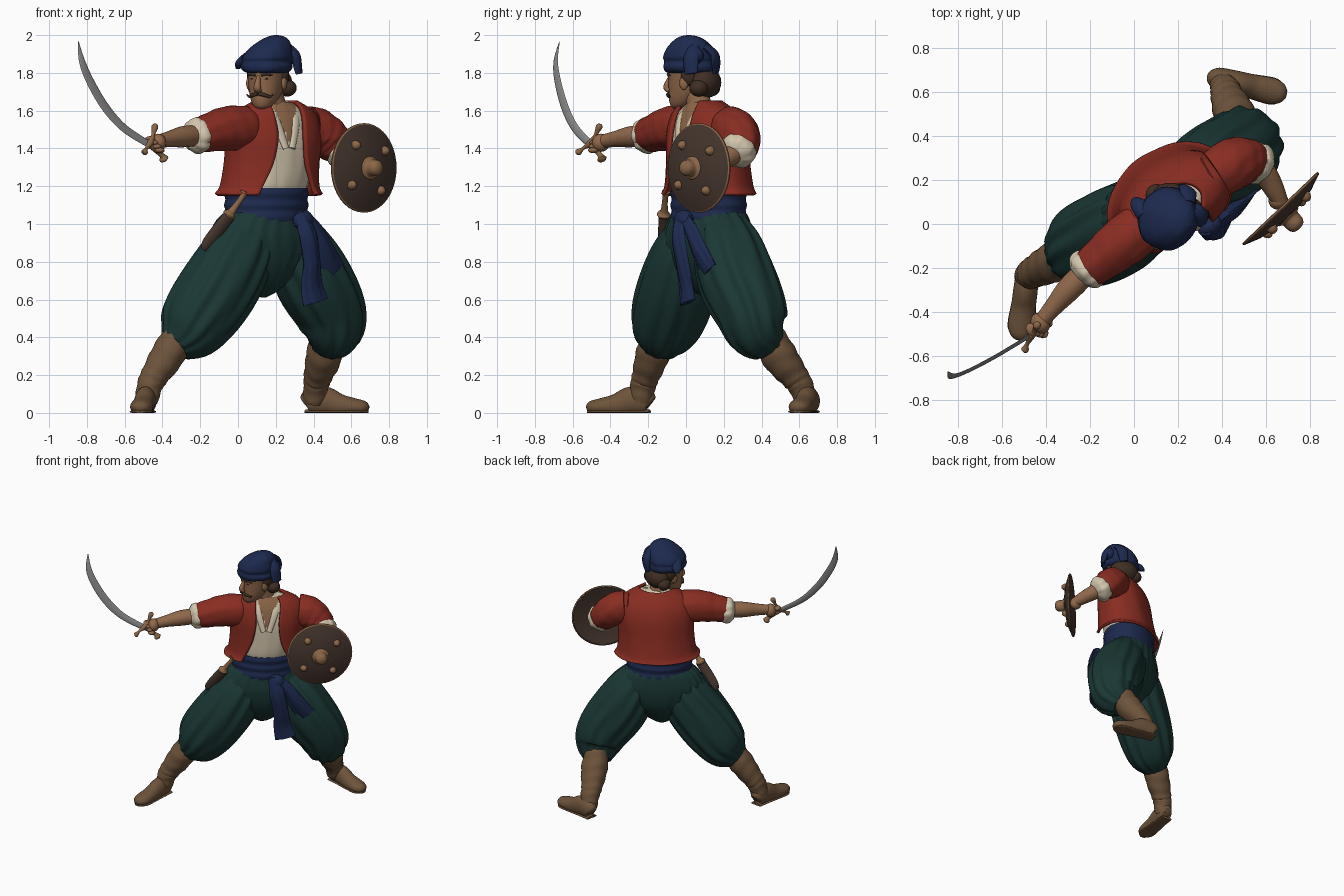
import bpy, bmesh, math
from mathutils import Vector, Matrix

def mat(name, *c):
    m = bpy.data.materials.new(name)
    m.diffuse_color = (*c, 1)
    return m

RED = mat("red cloth", .25, .026, .016)
GREEN = mat("dark green cloth", .0105, .039, .035)
NAVY = mat("navy cloth", .0125, .023, .078)
SKIN = mat("skin", .28, .14, .07)
CREAM = mat("cream linen", .66, .57, .42)
BOOT = mat("brown leather", .155, .088, .044)
HAIR = mat("dark hair", .05, .028, .018)
WOOD = mat("dark shield wood", .062, .038, .028)
STEEL = mat("steel", .25, .25, .25)
BRASS = mat("bronze", .26, .135, .065)

Z = Vector((0, 0, 1))
U, F = Vector((.84, .54, 0)), Vector((.54, -.84, 0))        # body left / forward
HU, HF = Vector((.93, -.37, 0)), Vector((-.37, -.93, 0))    # head left / forward

def B(s, d, z):
    return Vector((.18, .11, z)) + U * s + F * d

def H(s, d, z):
    return Vector((.152, .025, z)) + HU * s + HF * d

def finish(name, bm, *mats, angle=50):
    bmesh.ops.recalc_face_normals(bm, faces=bm.faces)
    me = bpy.data.meshes.new(name)
    bm.to_mesh(me)
    bm.free()
    for m in mats:
        me.materials.append(m)
    for p in me.polygons:
        p.use_smooth = True
    me.set_sharp_from_angle(angle=math.radians(angle))
    ob = bpy.data.objects.new(name, me)
    bpy.context.collection.objects.link(ob)
    return ob

def spline(pts, k):
    out, n = [], len(pts)
    for i in range(n - 1):
        p = [pts[max(0, min(n - 1, i + j))] for j in (-1, 0, 1, 2)]
        for s in range(k):
            t = s / k
            out.append([.5 * (2 * b + (c - a) * t + (2 * a - 5 * b + 4 * c - d) * t * t
                        + (3 * b - a - 3 * c + d) * t ** 3) for a, b, c, d in zip(*p)])
    return out + [list(pts[-1])]

def tube(name, m, pts, ref, axis=None, n=32, k=5, folds=0, amp=0., wr=0., gap=False, rule=None, m2=None, caps=True):
    """Loft of ellipses: pts = (x, y, z, radius along ref, other radius[, half gap])."""
    pts = [tuple(p) if len(p) > 4 else (*p, p[3]) for p in pts]
    rings, bm, rows = spline(pts, k), bmesh.new(), []
    for i, r in enumerate(rings):
        c = Vector(r[:3])
        t = axis or (Vector(rings[min(i + 1, len(rings) - 1)][:3]) - Vector(rings[max(i - 1, 0)][:3])).normalized()
        u = (Vector(ref) - t * t.dot(Vector(ref))).normalized()
        v, row = t.cross(u), []
        g = math.radians(r[5]) if gap else 0
        for j in range(n + 1 if gap else n):
            th = -math.pi / 2 + g + (2 * math.pi - 2 * g) * j / n
            f = 1 + amp * (math.cos(folds * th) + .5 * math.cos((folds + 4) * th + i * .25))
            f += wr * math.sin(i * 1.5 + 1.3 * math.sin(2 * th))
            co = c + u * (max(r[3], .001) * f * math.cos(th)) + v * (max(r[4], .001) * f * math.sin(th))
            co.z = max(co.z, 0)
            row.append(bm.verts.new(co))
        rows.append(row)
    for a, b in zip(rows, rows[1:]):
        for j in range(n):
            q = (j + 1) % len(a)
            f = bm.faces.new((a[j], a[q], b[q], b[j]))
            if rule and rule(f.calc_center_median()):
                f.material_index = 1
    if caps and not gap:
        bm.faces.new(rows[0][::-1])
        bm.faces.new(rows[-1])
    return finish(name, bm, *([m, m2] if m2 else [m]))

def ball(name, m, loc, scale, u=Vector((1, 0, 0))):
    rot = Matrix((u, Z.cross(u), Z)).transposed().to_4x4()
    bm = bmesh.new()
    bmesh.ops.create_uvsphere(bm, u_segments=20, v_segments=12, radius=1,
                              matrix=Matrix.Translation(loc) @ rot @ Matrix.Diagonal((*scale, 1)))
    return finish(name, bm, m)

# trousers: gathered seat and two baggy legs
tube("trouser_seat", GREEN, [(.15, .12, 1.07, .22, .175), (.14, .12, 1.02, .275, .185), (.135, .115, .92, .315, .195),
     (.135, .115, .8, .26, .175), (.135, .11, .7, .15, .12), (.135, .11, .64, .07, .06), (.135, .11, .61, .01, .01)],
     U, axis=Z, n=110, folds=22, amp=.014)
tube("right_trouser_leg", GREEN, [(.08, .07, 1.04, .11), (.02, .03, .88, .18), (-.08, -.03, .7, .205),
     (-.195, -.085, .53, .198), (-.275, -.125, .42, .163), (-.34, -.155, .355, .09)], U, n=90, folds=11, amp=.032)
tube("left_trouser_leg", GREEN, [(.22, .18, 1.04, .11), (.305, .22, .88, .18), (.395, .27, .71, .203),
     (.482, .34, .55, .187), (.5, .38, .43, .16), (.47, .44, .35, .095)], U, n=90, folds=11, amp=.032)

# boots: wrinkled shaft, foot, heel and sole
def boot(side, shaft, heel, toe):
    tube(side + "_boot_shaft", BOOT, shaft, U, folds=3, amp=.015, wr=.03, k=6)
    h, d = Vector((*heel, 0)), Vector((*toe, 0)) - Vector((*heel, 0))
    prof = [(0, .05, .03, .03), (.06, .06, .065, .05), (.3, .065, .075, .055), (.55, .04, .06, .056),
            (.8, .032, .044, .06), (.94, .028, .034, .045), (1, .024, .014, .02)]
    tube(side + "_boot_foot", BOOT, [(*(h + d * s + Z * z), a, b) for s, z, a, b in prof], Z)
    for nm, pr in (("heel", ((.02, .046), (.26, .05))), ("sole", ((.24, .048), (.55, .057), (.85, .06), (.99, .02)))):
        tube(f"{side}_boot_{nm}", BOOT, [(*(h + d * s + Z * .006), .012, b) for s, b in pr], Z, n=16)

boot("right", [(-.31, -.14, .42, .08), (-.37, -.175, .31, .09), (-.44, -.21, .2, .074), (-.465, -.225, .15, .068),
     (-.485, -.24, .06, .06)], (-.478, -.185), (-.52, -.525))
boot("left", [(.475, .43, .42, .085), (.455, .495, .3, .095), (.425, .57, .2, .077), (.415, .605, .15, .068),
     (.405, .64, .06, .06)], (.355, .665), (.69, .588))

# waist sash with wrapped folds, knot and hanging tails
tube("sash", NAVY, [(.15, .12, 1.01 + i * .03, .231 + .007 * (i % 2), .18 + .007 * (i % 2)) for i in range(7)],
     U, axis=Z, n=48, k=3)
ball("sash_knot", NAVY, (.345, -.01, 1.02), (.06, .045, .055), U)
tube("long_sash_tail", NAVY, [(.33, -.03, 1.06, .02, .03), (.37, -.04, .94, .03, .05), (.39, -.02, .8, .028, .05),
     (.39, -.0, .68, .022, .06), (.41, .01, .585, .018, .07)], F, folds=4, amp=.1)
tube("short_sash_tail", NAVY, [(.34, -.02, 1.05, .02, .03), (.41, .03, .96, .03, .045), (.46, .07, .86, .03, .055),
     (.51, .125, .75, .02, .065)], F, folds=4, amp=.1)

# dagger tucked in the sash
tube("dagger_grip", BRASS, [(.035, -.105, 1.17, .024), (.02, -.11, 1.14, .015), (-.03, -.115, 1.07, .02),
     (-.045, -.118, 1.05, .036), (-.055, -.12, 1.03, .02)], F, n=16)
tube("dagger_sheath", WOOD, [(-.045, -.118, 1.045, .023, .035), (-.12, -.122, .95, .022, .037), (-.165, -.122, .89, .02, .032),
     (-.18, -.122, .86, .01, .016)], F, n=16)

# shirt with a bare V at the chest
def bare(c):
    r = c - Vector((.18, .11, 0))
    return r.dot(F) > .02 and c.z > 1.4 and abs(r.dot(U) - .01) < (c.z - 1.395) * .33

torso = [(.16, .12, 1.14, .25, .185, 40), (.17, .12, 1.2, .265, .197, 34), (.18, .115, 1.32, .255, .182, 23),
         (.19, .11, 1.45, .26, .172, 18), (.195, .105, 1.54, .245, .148, 20), (.2, .095, 1.6, .195, .116, 26),
         (.2, .085, 1.645, .11, .085, 40)]
tube("shirt", CREAM, [(.155, .12, 1.13, .2, .15), (.157, .12, 1.2, .224, .176)] +
     [(x, y, z, a - .018, b - .016) for x, y, z, a, b, g in torso[2:]], U, axis=Z, n=80, k=8,
     folds=16, amp=.006, rule=bare, m2=SKIN)
for s, side in ((-1, "right"), (1, "left")):
    tube(side + "_shirt_collar", CREAM, [(*B(s * .085, .02, 1.64), .012, .022), (*B(s * .075, .09, 1.6), .014, .028),
         (*B(s * .058, .137, 1.53), .014, .026), (*B(s * .02, .168, 1.4), .01, .018)], F, n=16)

# open jacket: shell with a gap at the front, and sleeves
hem = [(.165, .12, 1.155, .292, .212, 36)] + torso[1:]
jacket = tube("jacket_body", RED, [(x, y, z, a + .008, b + .006, g) for x, y, z, a, b, g in hem], U, axis=Z, n=72,
              gap=True, folds=7, amp=.008)
mod = jacket.modifiers.new("cloth thickness", "SOLIDIFY")
mod.thickness, mod.offset = .02, 0
tube("right_sleeve", RED, [(.16, .07, 1.49, .03), (.1, .03, 1.5, .085), (.03, -.02, 1.508, .115), (-.06, -.09, 1.505, .115),
     (-.14, -.155, 1.487, .102), (-.215, -.21, 1.468, .088)], Z, folds=6, amp=.02, wr=.015, n=40)
tube("left_sleeve", RED, [(.26, .155, 1.48, .03), (.31, .185, 1.495, .08), (.375, .227, 1.508, .113), (.445, .27, 1.48, .117),
     (.505, .287, 1.43, .105), (.545, .28, 1.395, .09)], U, folds=6, amp=.02, wr=.015, n=40)
tube("right_shirt_cuff", CREAM, [(-.185, -.185, 1.475, .075), (-.205, -.2, 1.47, .094), (-.23, -.222, 1.465, .09),
     (-.25, -.24, 1.462, .06)], Z, folds=8, amp=.03, n=48)
tube("left_shirt_cuff", CREAM, [(.53, .285, 1.41, .07), (.545, .28, 1.395, .096), (.575, .262, 1.375, .09),
     (.595, .25, 1.36, .055)], U, folds=8, amp=.03, n=48)

# bare forearms and hands
tube("right_forearm", SKIN, [(-.2, -.2, 1.47, .055), (-.29, -.29, 1.462, .056), (-.36, -.37, 1.45, .043),
     (-.41, -.43, 1.44, .036)], Z)
ball("right_hand", SKIN, (-.425, -.45, 1.43), (.042, .05, .048), U)
tube("left_forearm", SKIN, [(.55, .275, 1.39, .058), (.6, .22, 1.355, .054), (.64, .15, 1.325, .045),
     (.665, .1, 1.305, .035)], Z)
ball("left_hand", SKIN, (.655, .105, 1.3), (.045, .04, .045))
for i in range(4):
    ball(f"right_finger_{i + 1}", SKIN, Vector((-.415, -.49, 1.39)).lerp(Vector((-.465, -.478, 1.45)), i / 3),
         (.025, .03, .015), U)

# curved sword: pommel, grip, guard and blade
tube("sword_grip", BRASS, [(-.385, -.44, 1.335, .012), (-.392, -.445, 1.345, .026), (-.405, -.455, 1.365, .014),
     (-.47, -.5, 1.42, .016)], F, n=16)
tube("sword_guard", BRASS, [(-.438, -.455, 1.53, .008), (-.44, -.46, 1.515, .018), (-.45, -.48, 1.47, .009),
     (-.465, -.505, 1.43, .018), (-.485, -.545, 1.4, .009), (-.495, -.57, 1.38, .018), (-.5, -.575, 1.375, .008)], U, n=16)
tube("sword_blade", STEEL, [(-.46, -.5, 1.415, .007, .02), (-.6, -.585, 1.505, .006, .024), (-.7, -.64, 1.615, .005, .027),
     (-.78, -.678, 1.75, .004, .026), (-.825, -.69, 1.86, .004, .02), (-.845, -.67, 1.965, .002, .002)],
     (.54, -.84, .3), n=12, k=8)

# round shield: dished disc, rim, boss and four studs
N, S, C = Vector((.69, -.724, 0)), Vector((.724, .69, 0)), Vector((.675, .06, 1.297))
def turned(name, m, centre, prof, k=1, caps=True):
    tube(name, m, [(*(centre + N * d), r) for d, r in prof], Z, axis=N, n=40, k=k, caps=caps)

turned("shield_disc", WOOD, C, [(.015, .02), (.005, .14), (-.018, .228), (-.008, .234), (.02, .16), (.035, .08), (.04, .01)])
turned("shield_rim", BRASS, C, [(-.02, .23), (-.018, .236), (-.01, .237), (-.005, .23)], caps=False)
turned("shield_boss", BRASS, C, [(.03, .062), (.04, .06), (.05, .045), (.085, .042), (.105, .028), (.112, .005)], 3)
for i in range(4):
    a = math.radians(37 + 90 * i)
    turned(f"shield_stud_{i + 1}", BRASS, C + S * .15 * math.cos(a) + Z * .15 * math.sin(a),
           [(.012, .026), (.03, .024), (.045, .014), (.05, .003)], 2)

# neck and head
tube("neck", SKIN, [(.2, .085, 1.56, .085), (.188, .07, 1.63, .066), (.172, .045, 1.72, .064)], U)
tube("head", SKIN, [(*H(0, d, z), a, b) for d, z, a, b in ((.07, 1.61, .022, .025), (.058, 1.625, .048, .052),
     (.035, 1.66, .07, .085), (.01, 1.71, .087, .11), (0, 1.77, .096, .122), (0, 1.83, .1, .125), (0, 1.9, .09, .11))],
     HU, axis=Z)
tube("nose", SKIN, [(*H(0, .108, 1.79), .01, .01), (*H(0, .125, 1.755), .014, .016), (*H(0, .136, 1.722), .02, .018),
     (*H(0, .12, 1.703), .02, .012)], HU, n=16)
ball("lips", SKIN, H(0, .106, 1.664), (.025, .015, .009), HU)
for s, side in ((-1, "right"), (1, "left")):
    tube(side + "_moustache", HAIR, [(*H(s * .002, .124, 1.688), .008), (*H(s * .03, .118, 1.684), .01),
         (*H(s * .058, .1, 1.674), .007), (*H(s * .075, .096, 1.686), .003)], Z, n=12)
    tube(side + "_eyebrow", HAIR, [(*H(s * .015, .119, 1.786), .007), (*H(s * .04, .112, 1.794), .008),
         (*H(s * .068, .092, 1.786), .004)], Z, n=10)
    ball(side + "_eye", HAIR, H(s * .037, .106, 1.768), (.013, .008, .005), HU)
    ball(side + "_ear", SKIN, H(s * .1, .0, 1.745), (.014, .025, .035), HU)
    ball(side + "_side_hair", HAIR, H(s * .088, -.02, 1.785), (.028, .04, .055), HU)
    ball(side + "_hair_curl", HAIR, H(s * .085, -.08, 1.72), (.05, .05, .045), HU)
ball("back_hair", HAIR, H(0, -.08, 1.75), (.108, .085, .085), HU)

# head scarf with wrap folds, knot and tails
tube("head_scarf", NAVY, [(*H(s, d, z), a, b) for s, d, z, a, b in ((0, 0, 1.8, .1, .125), (0, 0, 1.812, .126, .14),
     (0, 0, 1.835, .136, .145), (0, 0, 1.86, .128, .141), (.005, -.0, 1.885, .132, .144), (.02, -.005, 1.93, .112, .125),
     (.04, -.01, 1.97, .078, .088), (.05, -.01, 1.992, .042, .05), (.05, -.01, 2.0, .01, .01))],
     HU, axis=Z, n=64, folds=6, amp=.012)
ball("scarf_knot", NAVY, H(.11, -.065, 1.89), (.045, .05, .045), HU)
tube("scarf_tail_left", NAVY, [(*H(.08, -.05, 1.95), .02, .03), (*H(.135, -.06, 1.9), .022, .04),
     (*H(.15, -.06, 1.85), .02, .042), (*H(.16, -.065, 1.795), .012, .035)], HU, n=20, folds=3, amp=.06)
tube("scarf_tail_back", NAVY, [(*H(.06, -.1, 1.94), .03, .02), (*H(.04, -.145, 1.9), .04, .022),
     (*H(.03, -.155, 1.85), .04, .018), (*H(.02, -.15, 1.8), .03, .012)], HU, n=20, folds=3, amp=.06)
tube("scarf_point", NAVY, [(*H(-.1, .02, 1.87), .04, .04), (*H(-.15, -.01, 1.85), .025, .035),
     (*H(-.175, -.025, 1.825), .008, .015)], Z, n=16)
